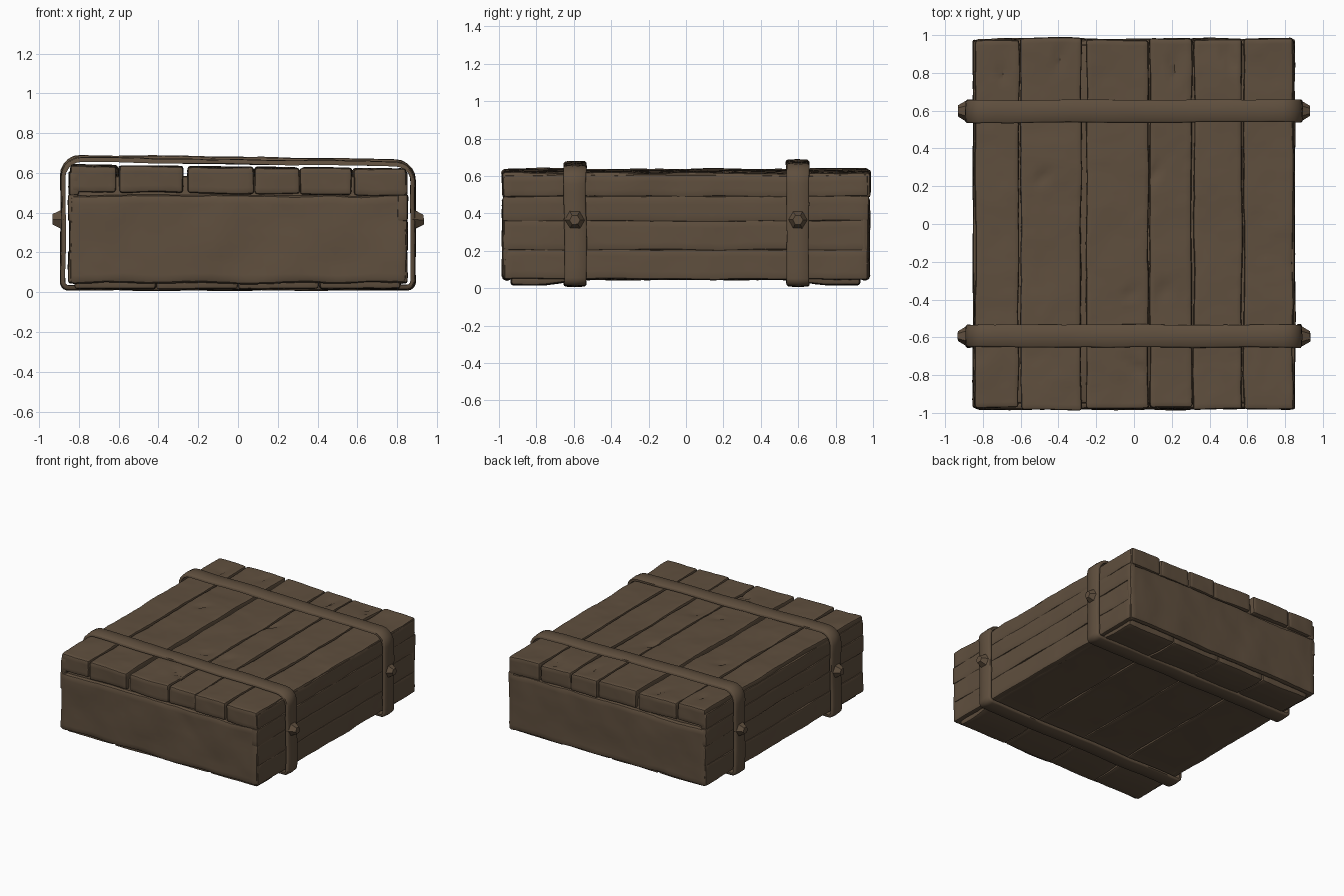
import bpy, bmesh, math, random
from mathutils import Vector, Matrix, noise

random.seed(4)
if "Cube" in bpy.data.objects:
    bpy.data.objects.remove(bpy.data.objects["Cube"])

wood = bpy.data.materials.new("dark brown wood")
wood.use_nodes = True
colour = (0.115, 0.078, 0.048, 1)
wood.diffuse_color = colour
shader = next(n for n in wood.node_tree.nodes if n.type == "BSDF_PRINCIPLED")
shader.inputs["Base Color"].default_value = colour
shader.inputs["Roughness"].default_value = 0.9


def finish(name, bm, angle=35):
    bmesh.ops.recalc_face_normals(bm, faces=bm.faces)
    mesh = bpy.data.meshes.new(name)
    bm.to_mesh(mesh)
    bm.free()
    mesh.materials.append(wood)
    obj = bpy.data.objects.new(name, mesh)
    bpy.context.collection.objects.link(obj)
    bpy.ops.object.select_all(action="DESELECT")
    obj.select_set(True)
    bpy.context.view_layer.objects.active = obj
    bpy.ops.object.shade_smooth_by_angle(angle=math.radians(angle))
    return obj


def wobble(bm, amount, scale=4):
    # Large slow waves plus small chips
    seed = Vector((random.uniform(0, 50), random.uniform(0, 50), 0))
    for v in bm.verts:
        v.co += noise.noise_vector(v.co * scale + seed) * amount
        v.co += noise.noise_vector(v.co * scale * 4 + seed) * amount * 0.35


def board(name, low, high, step=0.06, amount=0.008, bevel=0.018, shape=None):
    low, high = Vector(low), Vector(high)
    bm = bmesh.new()
    bmesh.ops.create_cube(bm, size=1)
    for v in bm.verts:
        for i in range(3):
            v.co[i] = high[i] if v.co[i] > 0 else low[i]
    bmesh.ops.bevel(bm, geom=bm.edges[:], offset=bevel, segments=2,
                    profile=0.5, affect="EDGES")
    for axis in range(3):
        count = max(1, round((high[axis] - low[axis]) / step))
        normal = Vector([float(i == axis) for i in range(3)])
        for k in range(1, count):
            bmesh.ops.bisect_plane(bm, geom=bm.verts[:] + bm.edges[:] + bm.faces[:],
                                   plane_co=low.lerp(high, k / count), plane_no=normal)
    wobble(bm, amount)
    if shape:
        for v in bm.verts:
            shape(v.co)
    return finish(name, bm)


# Split marks in the lid: x, y, half length, lean
cracks = [(0.11, 0.27, 0.10, 0.4), (0.02, -0.76, 0.12, -0.9), (-0.40, 0.86, 0.10, 0.2),
          (-0.70, 0.80, 0.08, -0.1), (0.22, 0.84, 0.13, 0.1), (0.50, 0.88, 0.10, -0.3),
          (-0.48, 0.25, 0.06, 0.7), (0.16, -0.35, 0.08, 0.1), (-0.02, -0.37, 0.05, 1.2)]


def lid_shape(co):
    for cx, cy, half, lean in cracks:
        dx, dy = co.x - cx, co.y - cy
        along = dx * math.sin(lean) + dy * math.cos(lean)
        across = abs(dx * math.cos(lean) - dy * math.sin(lean))
        if co.z > 0.59 and abs(along) < half and across < 0.025:
            co.z -= 0.02 * (1 - across / 0.025) * (1 - abs(along) / half)
    co.z -= 0.012 * co.x


def floor_shape(co):
    # The floor sags at both ends
    t = min(1, max(0, (abs(co.y) - 0.5) / 0.3))
    co.z -= 0.03 * t * t * (3 - 2 * t)


# Inner filling behind the boards
board("inner_box", (-0.82, -0.95, 0.07), (0.82, 0.95, 0.585), 0.3, 0)

# Lid planks running front to back
seams = [-0.845, -0.605, -0.275, 0.08, 0.31, 0.575, 0.848]
for i, (a, b) in enumerate(zip(seams, seams[1:])):
    gap_a = 0.022 if i == 2 else 0.004
    front, back = random.uniform(0.967, 0.985), random.uniform(0.972, 0.988)
    board(f"lid_plank_{i + 1}", (a + gap_a, -front, 0.495), (b - 0.004, back, 0.628),
          0.03, 0.008, 0.014, lid_shape)

# One wide board on each end
for name, side in (("front_board", -1), ("back_board", 1)):
    ys = sorted((side * 0.93, side * 0.98))
    board(name, (-0.845, ys[0], 0.045), (0.845, ys[1], 0.488), 0.045, 0.011, 0.022)

# Stacked boards on the sides
levels = [0.05, 0.205, 0.36, 0.49, 0.602]
for name, side in (("left", 1), ("right", -1)):
    for i, (a, b) in enumerate(zip(levels, levels[1:])):
        xs = sorted((side * 0.80, side * (0.85 + random.uniform(-0.004, 0.002))))
        end = random.uniform(0.968, 0.982)
        board(f"{name}_side_board_{i + 1}", (xs[0], -end, a - 0.002), (xs[1], end, b + 0.002),
              0.045, 0.007, 0.010)

# Floor planks
for i in range(4):
    a = -0.82 + i * 0.41
    board(f"floor_plank_{i + 1}", (a, -0.935, 0.046), (a + 0.408, 0.93, 0.11),
          0.06, 0.006, 0.014, floor_shape)


def band(name, y, lift):
    # Rounded loop as (position, outward direction) pairs
    loop = []
    for cx, cz, r, start in ((0.79, 0.565, 0.10, 0), (-0.79, 0.565, 0.10, 90),
                             (-0.85, 0.052, 0.04, 180), (0.85, 0.052, 0.04, 270)):
        for k in range(6):
            t = math.radians(start + k * 18)
            n = Vector((math.cos(t), 0, math.sin(t)))
            loop.append((Vector((cx, y, cz)) + n * r, n))
    path = []
    for (p, n), (q, m) in zip(loop, loop[1:] + loop[:1]):
        cuts = max(1, round((q - p).length / 0.06))
        path += [(p.lerp(q, k / cuts), n.lerp(m, k / cuts)) for k in range(cuts)]
    # Strap cross-section: offset across, depth inward
    section = [(-0.06, 0.022), (-0.06, 0.007), (-0.052, 0), (0, -0.003),
               (0.052, 0), (0.06, 0.007), (0.06, 0.022)]
    bm = bmesh.new()
    rings = []
    for p, n in path:
        rise = Vector((0, 0, (lift - 0.013 * p.x) * max(0, p.z - 0.3) / 0.36))
        rings.append([bm.verts.new(p + rise - n * d + Vector((0, w, 0))) for w, d in section])
    for r, s in zip(rings, rings[1:] + rings[:1]):
        for j in range(len(section)):
            k = (j + 1) % len(section)
            bm.faces.new((r[j], r[k], s[k], s[j]))
    wobble(bm, 0.006, 3)
    finish(name, bm, 50)


def rivet(name, side, y):
    bm = bmesh.new()
    turn = Matrix.Rotation(side * math.pi / 2, 4, "Y")
    place = Matrix.Translation((side * 0.905, y, 0.365))
    bmesh.ops.create_cone(bm, cap_ends=True, segments=6, radius1=0.06, radius2=0.028,
                          depth=0.055, matrix=place @ turn)
    wobble(bm, 0.005, 9)
    finish(name, bm, 30)


# Straps around the crate with a rivet on each side
for name, y, lift in (("front", -0.593, 0.0), ("back", 0.598, 0.012)):
    band(f"{name}_strap", y, lift)
    rivet(f"{name}_left_rivet", 1, y)
    rivet(f"{name}_right_rivet", -1, y)
